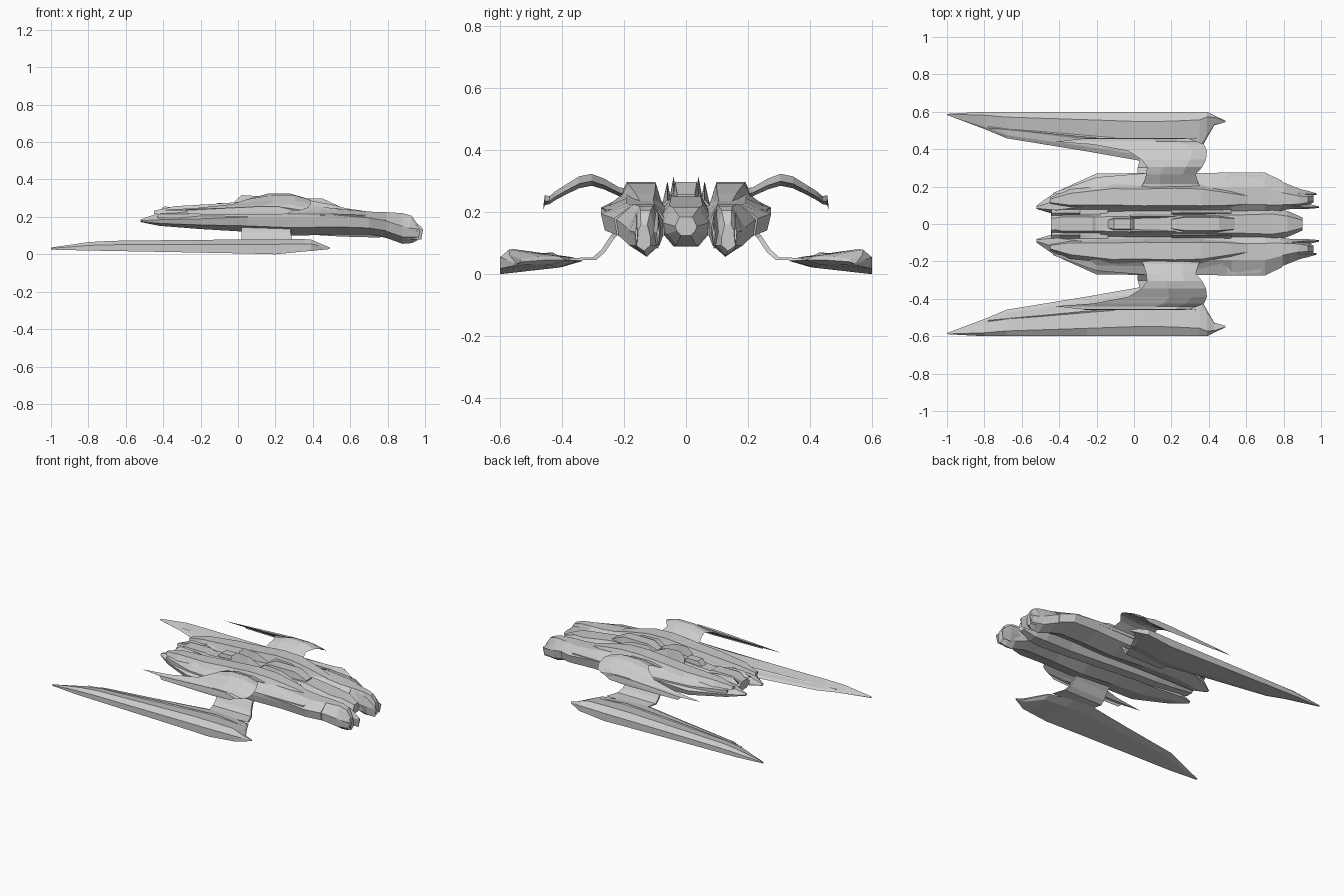
import bpy, bmesh


def loft(name, rings, mirror=True):
    """Skin a row of equal-sized 3D rings, cap the ends, mirror across y = 0."""
    bm = bmesh.new()
    vs = [[bm.verts.new(p) for p in r] for r in rings]
    n = len(vs[0])
    for a, b in zip(vs, vs[1:]):
        for i in range(n):
            j = (i + 1) % n
            bm.faces.new((a[i], a[j], b[j], b[i]))
    bm.faces.new(vs[0])
    bm.faces.new(vs[-1][::-1])
    bmesh.ops.recalc_face_normals(bm, faces=bm.faces)
    me = bpy.data.meshes.new(name)
    bm.to_mesh(me)
    bm.free()
    ob = bpy.data.objects.new(name, me)
    bpy.context.collection.objects.link(ob)
    if mirror:
        m = ob.modifiers.new("mirror", 'MIRROR')
        m.use_axis = (False, True, False)
        m.use_clip = False
    return ob


def hull_ring(x, yi, yo, zb, zm, zt):
    """Chined hull section: inner/outer y, keel, chine and deck heights."""
    w = yo - yi
    zl = zb + (zm - zb) * 0.4
    return [(x, yi, zl), (x, yi + w * .4, zb), (x, yo - w * .06, zl), (x, yo, zm),
            (x, yo - w * .38, zt), (x, yi + w * .2, zt), (x, yi, zm)]


# Side hulls
loft("side_hull", [hull_ring(*s) for s in [
    (-.52, .08, .10, .172, .18, .187),
    (-.42, .05, .17, .152, .185, .222),
    (-.20, .06, .27, .135, .19, .25),
    (.05, .06, .272, .12, .20, .265),
    (.30, .06, .272, .10, .205, .27),
    (.52, .06, .275, .105, .21, .245),
    (.70, .06, .275, .105, .195, .228),
    (.79, .07, .232, .09, .18, .225)]])

# Drooping forward pods with a forked tip
loft("forward_pod", [hull_ring(*s) for s in [
    (.70, .07, .26, .11, .185, .225),
    (.80, .075, .222, .085, .175, .225),
    (.88, .085, .19, .056, .15, .22),
    (.93, .10, .175, .06, .14, .205),
    (.96, .115, .165, .075, .12, .16)]])
for tag, yr, y, xt in (("inner", .10, .09, .99), ("outer", .165, .16, .975)):
    loft(tag + "_fork", [
        [(.82, yr - .02, .15), (.82, yr, .10), (.82, yr + .025, .15), (.82, yr, .21)],
        [(.92, y - .01, .14), (.92, y, .08), (.92, y + .02, .14), (.92, y, .195)],
        [(xt, y - .004, .135), (xt - .01, y, .08), (xt, y + .004, .135), (xt - .02, y, .155)]])

# Raised deck plates on the side hulls
loft("deck_plate", [[(x, a, zb), (x, b, zb), (x, b - (b - a) * .25, zt), (x, a + (b - a) * .15, zt)]
                    for x, a, b, zb, zt in [
    (-.45, .11, .14, .215, .233), (-.34, .085, .19, .215, .257), (-.12, .08, .225, .22, .27),
    (.05, .075, .225, .22, .283), (.22, .075, .23, .22, .297), (.36, .075, .225, .22, .293),
    (.52, .085, .19, .215, .262), (.64, .10, .16, .21, .228)]])

# Outer rear blades along the hull edge
loft("hull_edge_blade", [[(x, y - w, z), (x, y, z - .012), (x, y, z + .01), (x, y - w, z + h)]
                         for x, y, w, z, h in [
    (-.43, .168, .01, .205, .01), (-.2, .25, .06, .205, .035),
    (.1, .275, .07, .205, .045), (.5, .272, .06, .205, .03), (.68, .26, .03, .20, .01)]])

# Central hull
loft("central_hull", [[(x, -w, zm), (x, -w * .6, zt), (x, w * .6, zt), (x, w, zm),
                       (x, w * .85, (zb + zm) / 2), (x, w * .45, zb), (x, -w * .45, zb),
                       (x, -w * .85, (zb + zm) / 2)]
                      for x, w, zb, zm, zt in [
    (-.445, .055, .165, .20, .225), (-.30, .055, .15, .205, .235), (-.15, .065, .135, .21, .245),
    (.0, .07, .13, .21, .255), (.30, .075, .11, .215, .26), (.55, .08, .095, .20, .25),
    (.74, .09, .09, .175, .222), (.82, .07, .095, .165, .215), (.90, .035, .125, .155, .185)]],
     mirror=False)

# Spine blocks stepping along the top
for tag, x0, x1, w, z in (("rear", -.44, -.15, .055, .25), ("middle", -.14, .02, .04, .275),
                          ("front", .20, .54, .05, .297)):
    d = x1 - x0
    loft(tag + "_spine_block", [[(x, -a, .2), (x, -a * .7, h), (x, a * .7, h), (x, a, .2)]
                                for x, a, h in [(x0, w * .7, z - .03), (x0 + d * .2, w, z),
                                                (x0 + d * .75, w, z), (x1, w * .8, z - .04)]],
         mirror=False)

# Slim fins beside the spine
for tag, x0, x1, y, z in (("rear", -.44, -.14, .06, .255), ("middle", -.02, .24, .04, .316),
                          ("front", .20, .52, .06, .30)):
    d = x1 - x0
    loft(tag + "_spine_fin", [[(x, y - .015, .22), (x, y, h), (x, y + .018, .22)]
                              for x, h in [(x0, z - .035), (x0 + d * .15, z), (x0 + d * .5, z - .005),
                                           (x1, z - .06)]])

# Lower nacelles
loft("nacelle", [[(x, yi, zi), (x, yi + (yo - yi) * .12, zi + h * .35), (x, yo - (yo - yi) * .2, zi + h),
                  (x, yo, zi + h * .3), (x, yo, zb), (x, yi + (yo - yi) * .25, (zb + zi) / 2)]
                 for x, yi, yo, zi, zb, h in [
    (-1.0, .583, .589, .03, .025, .006), (-.80, .508, .60, .04, .02, .025),
    (-.68, .458, .60, .042, .018, .03), (-.25, .388, .60, .042, .01, .035),
    (.05, .335, .60, .042, .004, .037), (.20, .35, .60, .042, .0, .038),
    (.35, .385, .60, .045, .015, .036), (.39, .46, .60, .045, .018, .034),
    (.43, .528, .58, .04, .022, .022), (.49, .545, .552, .033, .028, .004)]])

# Raised ridge on each nacelle
loft("nacelle_ridge", [[(x, y - w, .05), (x, y, z), (x, y + w, .05)] for x, y, w, z in [
    (-.78, .515, .008, .058), (-.3, .47, .03, .068), (.15, .43, .035, .07), (.34, .46, .03, .066)]])

# Pylons joining hull and nacelles
loft("pylon", [[(a, y, z), (b, y, z), (b, y + .012, z + .008), (a, y + .012, z + .008)]
               for y, z, a, b in [(.20, .15, .02, .29), (.232, .115, .02, .28), (.262, .07, .02, .29),
                                  (.29, .046, .02, .31), (.37, .044, .04, .34)]])

# Arched upper wings with swept-back spikes
loft("upper_wing", [[(a, y, z), (m - .06, y, z + t), (m + .06, y, z + t), (b, y, z),
                     (m, y, z - t * .6)]
                    for y, a, b, m, z, t in [
    (.17, .02, .37, .20, .255, .02), (.215, .05, .345, .20, .262, .018),
    (.265, .065, .33, .20, .287, .022), (.305, .07, .365, .22, .30, .024),
    (.345, .04, .385, .24, .292, .024), (.39, -.03, .39, .25, .268, .02),
    (.425, -.22, .375, .22, .248, .018), (.44, -.42, .34, .18, .236, .016),
    (.456, -.28, .30, .16, .235, .02), (.460, -.26, .26, .12, .215, .01)]])
